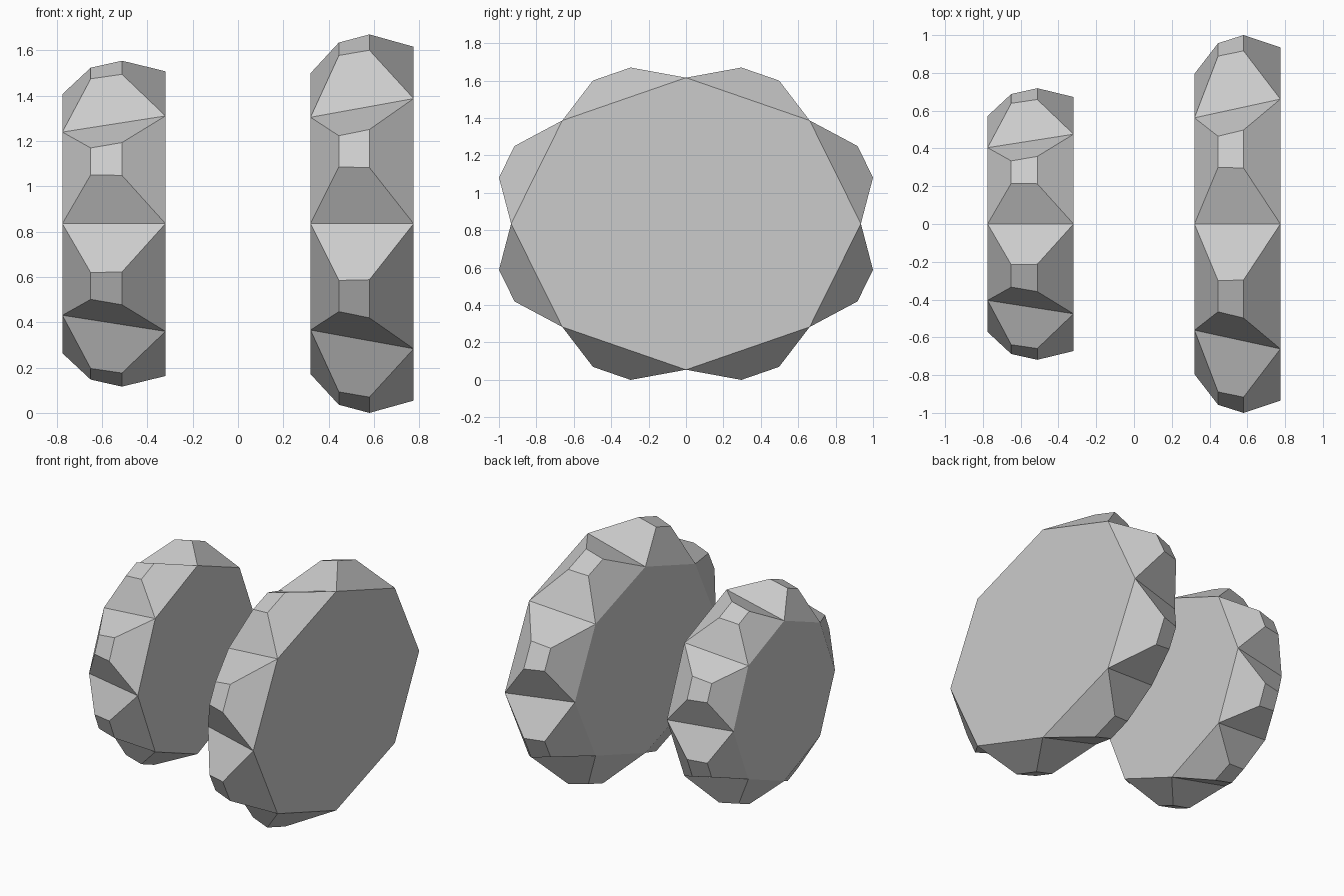
import bpy, bmesh
from math import sin, cos, radians

if "Cube" in bpy.data.objects:
    bpy.data.objects.remove(bpy.data.objects["Cube"])

SIDES = 8
CENTRE_Z = 0.835


def wheel(name, x0, inset_x0, inset_x1, x1, scale_y, scale_z):
    """Octagonal tapered disc along x, with a raised pad on every side."""
    bm = bmesh.new()

    def point(x, radius, degrees):
        a = radians(degrees)
        return bm.verts.new((x, radius * sin(a) * scale_y,
                             CENTRE_Z + radius * cos(a) * scale_z))

    step = 360 / SIDES
    # rims of the two flat end faces
    narrow = [point(x0, 0.795, i * step) for i in range(SIDES)]
    wide = [point(x1, 0.935, i * step) for i in range(SIDES)]
    bm.faces.new(narrow)
    bm.faces.new(wide)

    # raised tread pads
    for i in range(SIDES):
        j = (i + 1) % SIDES
        mid = (i + 0.5) * step
        outer = [narrow[i], narrow[j], wide[j], wide[i]]
        pad = [point(inset_x0, 1.003, mid - 5.1), point(inset_x0, 1.003, mid + 5.1),
               point(inset_x1, 1.043, mid + 6), point(inset_x1, 1.043, mid - 6)]
        bm.faces.new(pad)
        for k in range(4):
            n = (k + 1) % 4
            bm.faces.new((outer[k], outer[n], pad[n], pad[k]))

    bmesh.ops.recalc_face_normals(bm, faces=bm.faces)
    mesh = bpy.data.meshes.new(name)
    bm.to_mesh(mesh)
    bm.free()
    obj = bpy.data.objects.new(name, mesh)
    bpy.context.collection.objects.link(obj)
    return obj


# large wheel is slightly squashed in height, small wheel is round
wheel("large_wheel", 0.32, 0.445, 0.58, 0.775, 1.0, 0.835)
wheel("small_wheel", -0.775, -0.65, -0.512, -0.32, 0.719, 0.719)
